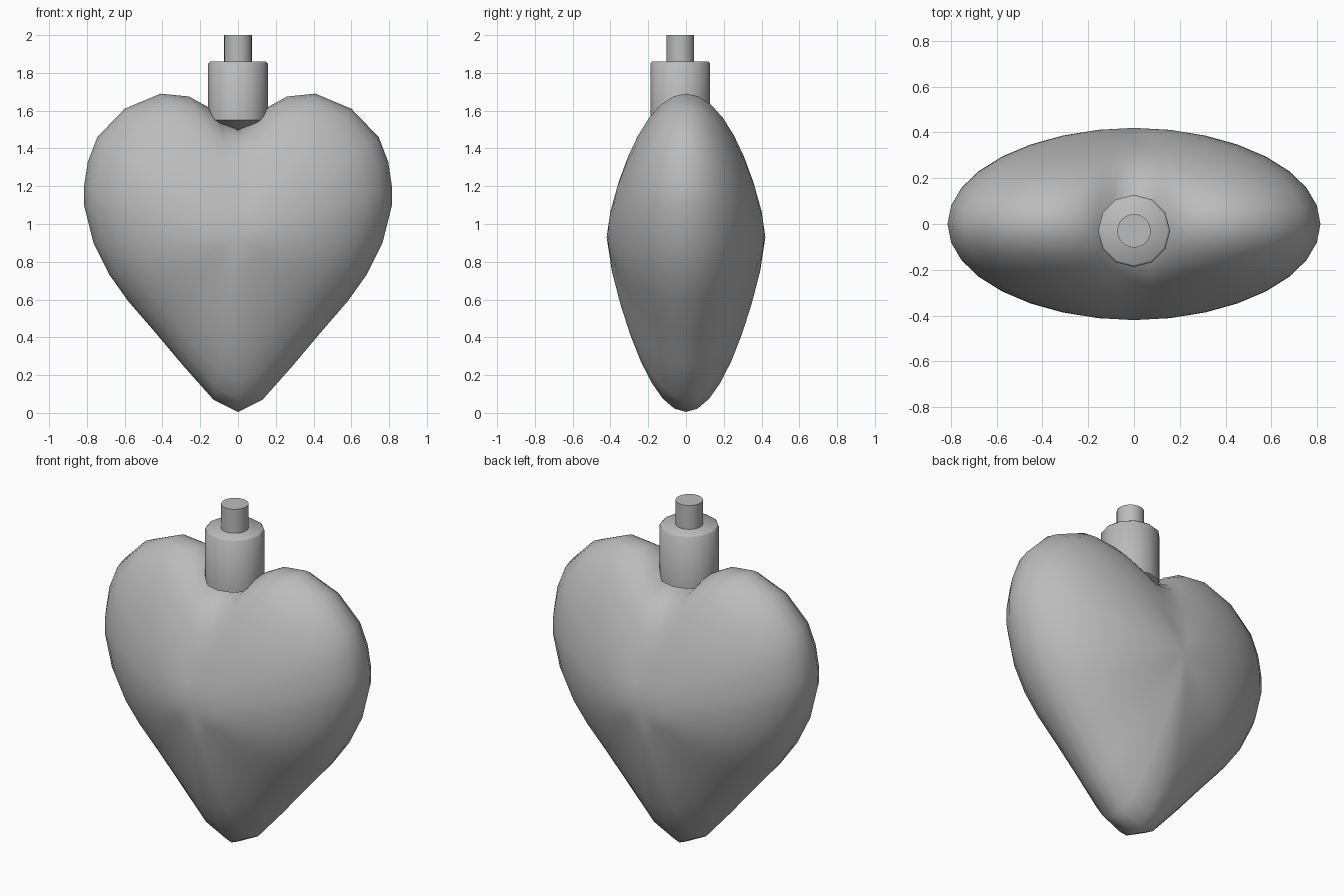
import bpy, bmesh, math
from mathutils import Vector

cube = bpy.data.objects.get("Cube")
if cube:
    bpy.data.objects.remove(cube, do_unlink=True)

grey = bpy.data.materials.new("plain grey")
grey.use_nodes = True
grey.diffuse_color = (0.5, 0.5, 0.5, 1)
grey.node_tree.nodes["Principled BSDF"].inputs["Base Color"].default_value = (0.5, 0.5, 0.5, 1)


def finish(name, bm, angle):
    bmesh.ops.recalc_face_normals(bm, faces=bm.faces)
    mesh = bpy.data.meshes.new(name)
    bm.to_mesh(mesh)
    bm.free()
    mesh.materials.append(grey)
    obj = bpy.data.objects.new(name, mesh)
    bpy.context.collection.objects.link(obj)
    bpy.ops.object.select_all(action='DESELECT')
    obj.select_set(True)
    bpy.context.view_layer.objects.active = obj
    bpy.ops.object.shade_smooth_by_angle(angle=math.radians(angle))


def bridge(bm, a, b):
    for i in range(len(a)):
        j = (i + 1) % len(a)
        bm.faces.new((a[i], a[j], b[j], b[i]))


def turned(name, profile, sides, y):
    """Closed round part from (radius, height) pairs."""
    bm = bmesh.new()
    rings = []
    for r, z in profile:
        angles = [math.tau * i / sides for i in range(sides)]
        rings.append([bm.verts.new((r * math.cos(a), y + r * math.sin(a), z)) for a in angles])
    for a, b in zip(rings, rings[1:]):
        bridge(bm, a, b)
    bm.faces.new(rings[0])
    bm.faces.new(rings[-1])
    finish(name, bm, 60)


# Heart: outline swept inwards to a domed front and back
half = [(0.13, 0.07), (0.29, 0.25), (0.45, 0.44), (0.58, 0.59), (0.68, 0.73),
        (0.765, 0.9), (0.815, 1.1), (0.815, 1.2), (0.795, 1.33), (0.745, 1.46),
        (0.6, 1.61), (0.41, 1.69), (0.26, 1.675), (0.16, 1.62), (0.1, 1.55)]
outline = [(0, 0.005)] + half + [(0, 1.5)] + [(-x, z) for x, z in reversed(half)]
centre_z, lobe_z, depth, steps = 0.93, 1.69, 0.42, 8

bm = bmesh.new()
rings = []
for k in range(1, 2 * steps):
    t = math.pi * k / (2 * steps)
    s, side = math.sin(t), -1 if k < steps else 1
    fill = min(1, 2 * (1 - s))
    ring = []
    for x, z in outline:
        # The cleft fades out away from the rim
        if abs(x) < 0.41 and z > centre_z:
            z += fill * (lobe_z - z)
        d = Vector((x, z - centre_z))
        upright = (d.y / d.length) ** 2
        pinched = 1.15 * s * s / (s + 0.15)
        fall = s * s + upright * (pinched - s * s)
        y = side * depth * math.sqrt(max(0, 1 - fall))
        ring.append(bm.verts.new((d.x * s, y, centre_z + d.y * s)))
    rings.append(ring)
for a, b in zip(rings, rings[1:]):
    bridge(bm, a, b)
for ring, y in ((rings[0], -depth), (rings[-1], depth)):
    pole = bm.verts.new((0, y, centre_z))
    for i in range(len(ring)):
        bm.faces.new((ring[i], ring[(i + 1) % len(ring)], pole))
finish("heart_body", bm, 80)

# Neck with bevelled rim and shallow tapered foot, and the stem on top
turned("neck", [(0.02, 1.5), (0.158, 1.55), (0.158, 1.85), (0.148, 1.86)], 12, -0.03)
turned("stem", [(0.073, 1.8), (0.073, 2.0)], 24, -0.03)
